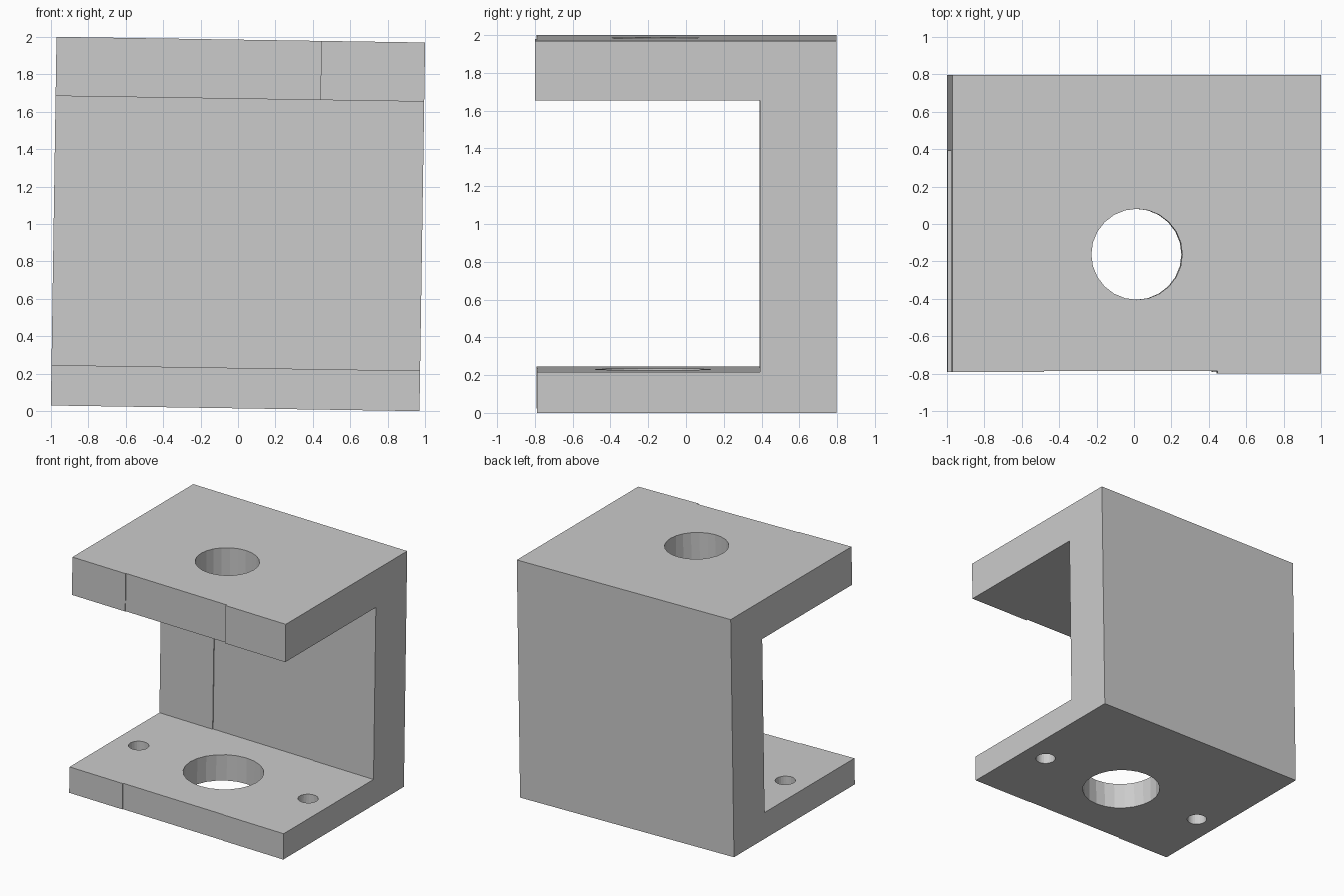
import bpy, bmesh, math
from mathutils import Matrix

if "Cube" in bpy.data.objects:
    bpy.data.objects.remove(bpy.data.objects["Cube"])

HALF = 0.985           # half of the square width and height
BACK = 0.797
FLOOR = -HALF + 0.216  # upper face of the lower plate
CEILING = HALF - 0.316 # underside of the upper plate
TILT = Matrix.Translation((0, 0, 1)) @ Matrix.Rotation(0.0153, 4, 'Y')

grey = bpy.data.materials.new("plain_grey")
grey.use_nodes = True
colour = (0.6, 0.6, 0.6, 1)
grey.diffuse_color = colour
grey.node_tree.nodes["Principled BSDF"].inputs["Base Color"].default_value = colour


def section(name, x0, x1, top_front, wall_front, low_front):
    """Extrude the C-shaped side profile between two x positions."""
    profile = [(low_front, -HALF), (BACK, -HALF), (BACK, HALF), (top_front, HALF),
               (top_front, CEILING), (wall_front, CEILING),
               (wall_front, FLOOR), (low_front, FLOOR)]
    bm = bmesh.new()
    face = bm.faces.new([bm.verts.new((x0, y, z)) for y, z in profile])
    side = bmesh.ops.extrude_face_region(bm, geom=[face])["geom"]
    bmesh.ops.translate(bm, vec=(x1 - x0, 0, 0),
                        verts=[v for v in side if isinstance(v, bmesh.types.BMVert)])
    bmesh.ops.recalc_face_normals(bm, faces=bm.faces)
    mesh = bpy.data.meshes.new(name)
    bm.to_mesh(mesh)
    bm.free()
    mesh.materials.append(grey)
    obj = bpy.data.objects.new(name, mesh)
    bpy.context.collection.objects.link(obj)
    return obj


def drill(obj, x, y, z, radius):
    """Cut a round vertical hole through one plate."""
    bpy.ops.mesh.primitive_cylinder_add(vertices=24, radius=radius, depth=0.8, location=(x, y, z))
    cutter = bpy.context.object
    cutter.hide_render = True
    cutter.data.materials.append(grey)
    mod = obj.modifiers.new("hole", 'BOOLEAN')
    mod.operation = 'DIFFERENCE'
    mod.solver = 'EXACT'
    mod.object = cutter
    bpy.context.view_layer.objects.active = obj
    bpy.ops.object.modifier_apply(modifier=mod.name)
    bpy.data.objects.remove(cutter)


# Three side-by-side sections with slightly stepped fronts
right = section("right_bracket_section", -HALF, -0.495, -0.792, 0.39, -0.792)
middle = section("middle_bracket_section", -0.495, 0.43, -0.786, 0.397, -0.786)
left = section("left_bracket_section", 0.43, HALF, -0.8, 0.392, -0.79)

# Shaft holes and bolt holes
drill(middle, 0, -0.162, HALF, 0.243)
drill(middle, 0, -0.175, -HALF, 0.305)
drill(right, -0.78, -0.175, -HALF, 0.077)
drill(left, 0.78, -0.175, -HALF, 0.077)

# Slight lean of the whole bracket
for part in (right, middle, left):
    part.matrix_world = TILT
